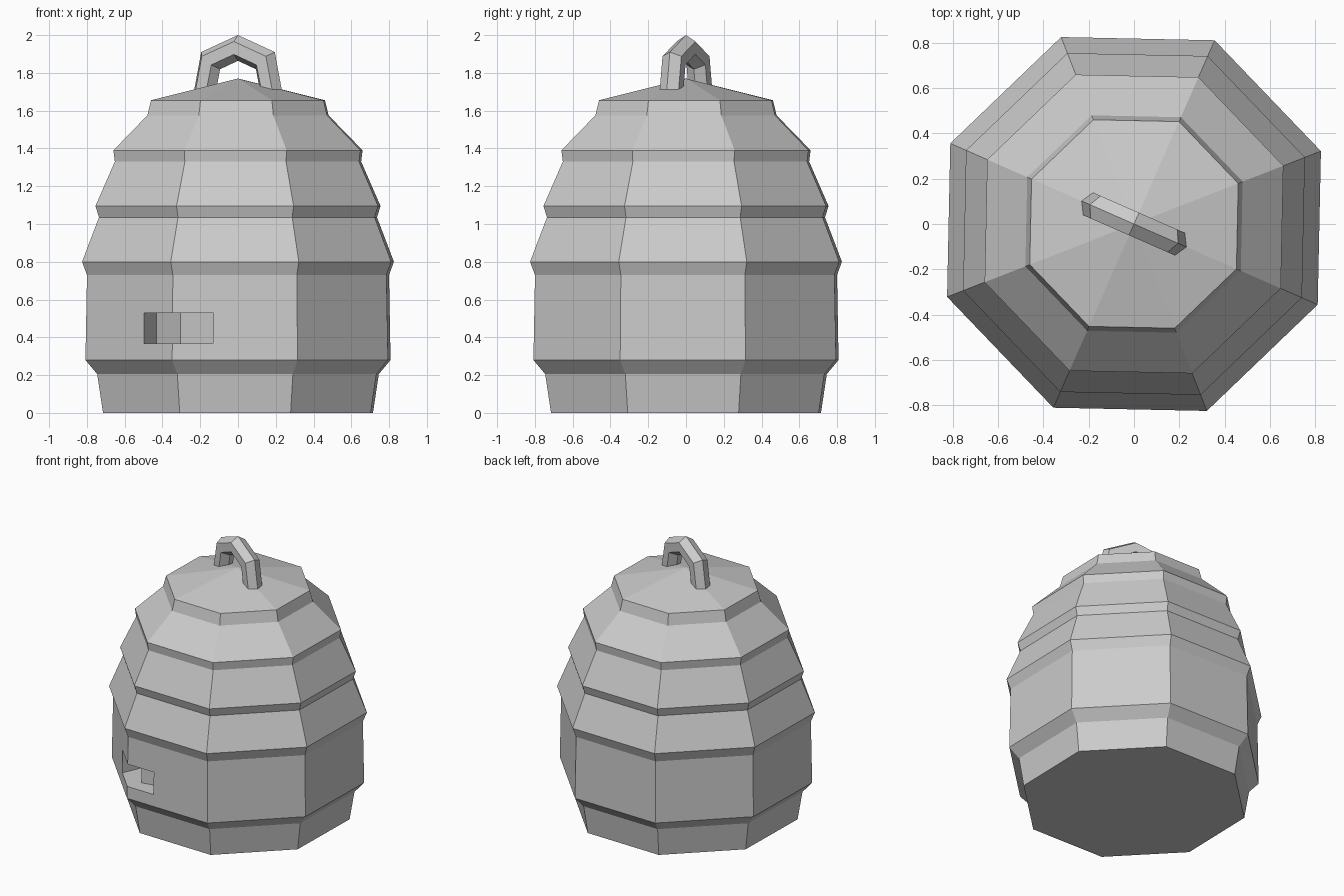
import bpy, bmesh
from math import cos, sin, pi, radians, sqrt
from mathutils import Vector

if "Cube" in bpy.data.objects:
    bpy.data.objects.remove(bpy.data.objects["Cube"])

TURN = radians(21.3)          # rotation of the octagon


def loft(name, rings, tip=None):
    """Join equal-length rings of points; cap the ends (or close to a tip)."""
    bm = bmesh.new()
    loops = [[bm.verts.new(p) for p in ring] for ring in rings]
    n = len(loops[0])
    for a, b in zip(loops, loops[1:]):
        for i in range(n):
            j = (i + 1) % n
            bm.faces.new((a[i], a[j], b[j], b[i]))
    bm.faces.new(loops[0])
    if tip:
        t = bm.verts.new(tip)
        for i in range(n):
            bm.faces.new((loops[-1][i], loops[-1][(i + 1) % n], t))
    else:
        bm.faces.new(loops[-1])
    bmesh.ops.recalc_face_normals(bm, faces=bm.faces)
    mesh = bpy.data.meshes.new(name)
    bm.to_mesh(mesh)
    bm.free()
    ob = bpy.data.objects.new(name, mesh)
    bpy.context.collection.objects.link(ob)
    return ob


# Hive body: eight-sided stepped profile (radius, height)
profile = [(0.767, 0), (0.80, 0.205), (0.867, 0.28), (0.858, 0.73), (0.886, 0.80),
           (0.79, 1.035), (0.81, 1.095), (0.70, 1.33), (0.708, 1.39),
           (0.515, 1.575), (0.494, 1.655)]
body = loft("hive_body",
            [[(r * cos(TURN + k * pi / 4), r * sin(TURN + k * pi / 4), z) for k in range(8)]
             for r, z in profile], tip=(0, 0, 1.77))

# Entrance slot across the front-left corner, with a ridged back wall
out = Vector((cos(TURN + 5 * pi / 4), sin(TURN + 5 * pi / 4), 0))
side = Vector((-out.y, out.x, 0))
foot = [(1.0, -0.2), (1.0, 0.2), (0.615, 0.2), (0.755, 0), (0.615, -0.2)]
cutter = loft("entrance_cutter",
              [[out * u + side * s + Vector((0, 0, z)) for u, s in foot] for z in (0.367, 0.53)])
cutter.hide_render = True
cutter.hide_viewport = True
cutter.display_type = 'WIRE'
cut = body.modifiers.new("entrance", 'BOOLEAN')
cut.operation = 'DIFFERENCE'
cut.solver = 'EXACT'
cut.object = cutter

# Top handle: hexagonal bar swept along a mitred arch
R = 0.063
half = [((0.192, 1.70), (1.0, 0.0)), ((0.158, 1.865), (0.87, 0.72))]
path = half + [((0, 1.932), (0, 1.08))]
path += [((-s, z), (-a, b)) for (s, z), (a, b) in reversed(half)]
rings = []
for (s, z), (a, b) in path:
    ring = []
    for k in range(6):
        o, w = R * cos(k * pi / 3), R * sin(k * pi / 3)
        ring.append(side * (s + a * o) - out * w + Vector((0, 0, z + b * o)))
    rings.append(ring)
loft("handle", rings)
